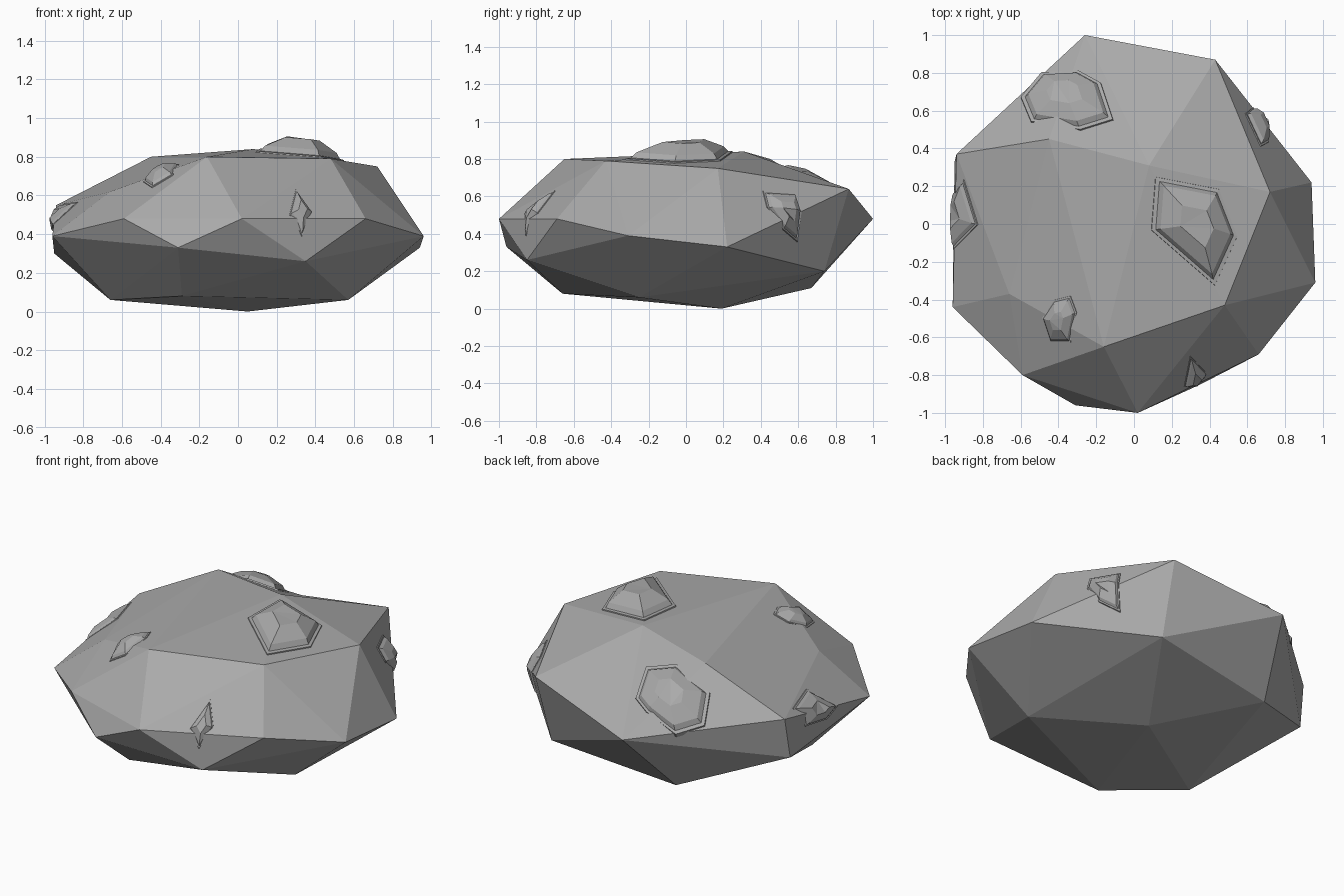
import bpy
import bmesh
from mathutils import Vector
from mathutils.bvhtree import BVHTree

cube = bpy.data.objects.get("Cube")
if cube:
    bpy.data.objects.remove(cube, do_unlink=True)

stone = bpy.data.materials.new("stone_grey")
stone.use_nodes = True
GREY = (0.4, 0.4, 0.4, 1)
stone.diffuse_color = GREY
stone.node_tree.nodes["Principled BSDF"].inputs["Base Color"].default_value = GREY
stone.node_tree.nodes["Principled BSDF"].inputs["Roughness"].default_value = 0.9


def finish(bm, name):
    """Turn a bmesh into a flat-shaded stone object."""
    bmesh.ops.recalc_face_normals(bm, faces=bm.faces[:])
    mesh = bpy.data.meshes.new(name)
    bm.to_mesh(mesh)
    mesh.materials.append(stone)
    obj = bpy.data.objects.new(name, mesh)
    bpy.context.collection.objects.link(obj)
    return obj


# Corners of the boulder, in layers
crown = [(-.45, .45, .80), (.08, .31, .84), (-.16, -.65, .80),
         (-.66, -.37, .62), (.48, -.43, .79), (.72, .17, .75)]
girdle = [(-.26, 1, .48), (.43, .87, .64), (.94, .22, .33), (.96, -.31, .39),
          (.66, -.69, .48), (.02, -1, .48), (-.31, -.96, .33),
          (-.59, -.80, .48), (-.96, -.44, .39), (-.94, .37, .55)]
belly = [(.35, -.85, .26), (.41, .74, .20), (-.95, .33, .30), (-.40, .67, .11),
         (.57, -.25, .06), (-.66, -.30, .06), (-.29, -.66, .08), (.05, .19, 0)]

# Boulder: hull of the corners, with one edge turned to make a shallow valley
rock = bmesh.new()
for co in crown + girdle + belly:
    rock.verts.new(co)
bmesh.ops.convex_hull(rock, input=rock.verts[:])
ridge_ends = [Vector(crown[0]), Vector(girdle[1])]
for edge in rock.edges[:]:
    if all(min((v.co - e).length for e in ridge_ends) < .001 for v in edge.verts):
        bmesh.utils.edge_rotate(edge, True)
        break
bmesh.ops.recalc_face_normals(rock, faces=rock.faces[:])
surface = BVHTree.FromBMesh(rock)
finish(rock, "boulder")


def make_knob(name, axis, outline, height, top=0.42):
    """Faceted knob; the outline is cast onto the boulder along the axis."""
    axis = Vector(axis)
    spots, normals = [], []
    for a, b in outline:
        if axis.z:
            p = Vector((a, b, 0))
        elif axis.y:
            p = Vector((a, 0, b))
        else:
            p = Vector((0, a, b))
        hit, normal, _, _ = surface.ray_cast(p + axis * 3, -axis)
        if hit:
            spots.append(hit)
            normals.append(normal)
    count = len(spots)
    centre = sum(spots, Vector()) / count
    normal = sum(normals, Vector()).normalized()

    # Rings: buried skirt, collar edge, collar, wall top, crown
    bm = bmesh.new()
    rings = []
    for scale, lift in ((1.1, -.25), (1.08, .07), (.98, .1), (.88, .42), (top, 1)):
        rings.append([bm.verts.new(centre + (s - centre) * scale
                                   + normal * height * lift) for s in spots])
    for low, high in zip(rings, rings[1:]):
        for i in range(count):
            j = (i + 1) % count
            bm.faces.new((low[i], low[j], high[j], high[i]))
    bm.faces.new(rings[-1])
    bm.faces.new(rings[0][::-1])
    bmesh.ops.triangulate(bm, faces=[f for f in bm.faces if len(f.verts) > 4])
    finish(bm, name)


UP, FRONT = (0, 0, 1), (0, -1, 0)
make_knob("top_knob", UP, [(.13, .23), (.44, .17), (.53, -.06), (.42, -.30),
                           (.11, -.03)], .09)
make_knob("back_knob", UP, [(-.58, .67), (-.48, .79), (-.30, .80), (-.19, .74),
                            (-.13, .56), (-.29, .51), (-.53, .55)], .08)
make_knob("front_corner_knob", UP, [(-.34, -.39), (-.31, -.47), (-.34, -.62),
                                    (-.44, -.62), (-.48, -.50), (-.42, -.41)], .045)
make_knob("front_knob", FRONT, [(.30, .62), (.38, .51), (.33, .40),
                                (.27, .50)], .04)
make_knob("right_side_knob", (-1, 0, 0), [(.22, .55), (0, .56), (-.12, .45),
                                          (-.02, .41), (.17, .44)], .045)
make_knob("left_side_knob", (1, 0, 0), [(.42, .62), (.58, .61), (.61, .52),
                                        (.59, .37), (.52, .43), (.44, .54)], .055)
